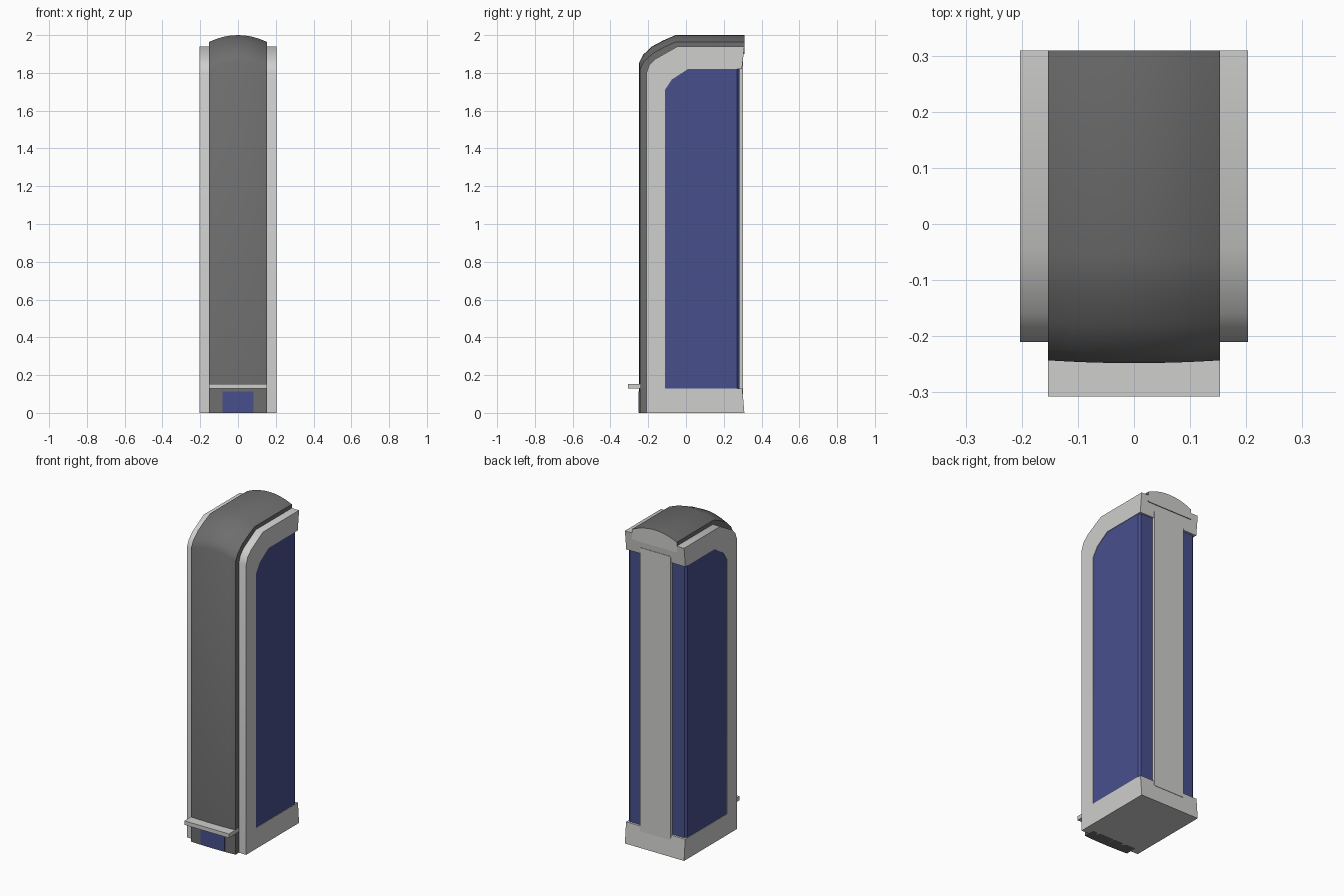
import bpy, bmesh

if "Cube" in bpy.data.objects:
    bpy.data.objects.remove(bpy.data.objects["Cube"])


def material(name, rgb):
    m = bpy.data.materials.new(name)
    m.diffuse_color = (*rgb, 1)
    m.use_nodes = True
    m.node_tree.nodes["Principled BSDF"].inputs["Base Color"].default_value = m.diffuse_color
    return m


LIGHT = material("light grey", (0.62, 0.62, 0.61))
DARK = material("dark grey", (0.155, 0.155, 0.155))
BLUE = material("blue", (0.064, 0.08, 0.265))


def finish(name, bm, mats, smooth=False):
    bmesh.ops.recalc_face_normals(bm, faces=bm.faces)
    me = bpy.data.meshes.new(name)
    bm.to_mesh(me)
    bm.free()
    for m in mats:
        me.materials.append(m)
    ob = bpy.data.objects.new(name, me)
    bpy.context.collection.objects.link(ob)
    if smooth:
        bpy.ops.object.select_all(action='DESELECT')
        ob.select_set(True)
        bpy.context.view_layer.objects.active = ob
        bpy.ops.object.shade_smooth_by_angle(angle=0.72)
    return ob


def extrude_x(profile, half):
    """Side profile (y, z) extruded symmetrically across x."""
    bm = bmesh.new()
    face = bm.faces.new([bm.verts.new((-half, y, z)) for y, z in profile])
    ext = bmesh.ops.extrude_face_region(bm, geom=[face])
    moved = [v for v in ext["geom"] if isinstance(v, bmesh.types.BMVert)]
    bmesh.ops.translate(bm, verts=moved, vec=(2 * half, 0, 0))
    return bm


def box(name, lo, hi, mat):
    profile = [(lo[1], lo[2]), (hi[1], lo[2]), (hi[1], hi[2]), (lo[1], hi[2])]
    return finish(name, extrude_x(profile, hi[0]), [mat])


# C-shaped frame, open at the back, with slanted back ends
frame = [(0.309, 0), (0.298, 0.13), (-0.112, 0.13), (-0.112, 1.71),
         (-0.075, 1.765), (0.01, 1.82), (0.296, 1.82), (0.309, 1.94),
         (-0.045, 1.94), (-0.16, 1.875), (-0.195, 1.84), (-0.21, 1.80), (-0.21, 0)]
finish("side_frame", extrude_x(frame, 0.203), [LIGHT], True)

# Blue body filling the frame, with chamfered rear corners
panel = [(0.284, 0.11), (0.284, 1.84), (0.0, 1.84), (-0.09, 1.78),
         (-0.13, 1.72), (-0.13, 0.11)]
bm = extrude_x(panel, 0.2)
corners = [e for e in bm.edges if all(v.co.y > 0.28 for v in e.verts)
           and abs(e.verts[0].co.z - e.verts[1].co.z) > 1]
bmesh.ops.bevel(bm, geom=corners, offset=0.013, segments=1, affect='EDGES')
finish("blue_panels", bm, [BLUE])

# Bowed front-and-top cover: path in (y, z), swept across x with a crown
outer = [(-0.248, 0), (-0.248, 1.855), (-0.228, 1.895), (-0.18, 1.94),
         (-0.12, 1.972), (-0.055, 2.0), (0.309, 2.0)]
inner = [(0.309, 1.90), (-0.03, 1.90), (-0.17, 1.80), (-0.17, 0)]
N = 8
bm = bmesh.new()
rings = []
for i in range(N + 1):
    t = 2 * i / N - 1
    ring = [bm.verts.new((0.153 * t, y + (0.005 * t * t if y < -0.1 else 0),
                          z - (0.036 * t * t if z > 0 else 0))) for y, z in outer]
    ring += [bm.verts.new((0.153 * t, y, z)) for y, z in inner]
    rings.append(ring)
for a, b in zip(rings, rings[1:]):
    for j in range(len(a)):
        k = (j + 1) % len(a)
        bm.faces.new((a[j], a[k], b[k], b[j]))
bm.faces.new(rings[0])
bm.faces.new(rings[-1])
for f in bm.faces:  # rear end of the cover is light
    if all(v.co.y > 0.3 for v in f.verts):
        f.material_index = 1
finish("front_cover", bm, [DARK, LIGHT], True)

# Rear column, front ledge and small front plate
box("rear_column", (-0.105, 0.26, 0.1), (0.105, 0.303, 1.86), LIGHT)
box("front_ledge", (-0.153, -0.307, 0.128), (0.153, -0.2, 0.153), LIGHT)
box("front_plate", (-0.083, -0.251, 0.003), (0.083, -0.243, 0.112), BLUE)
